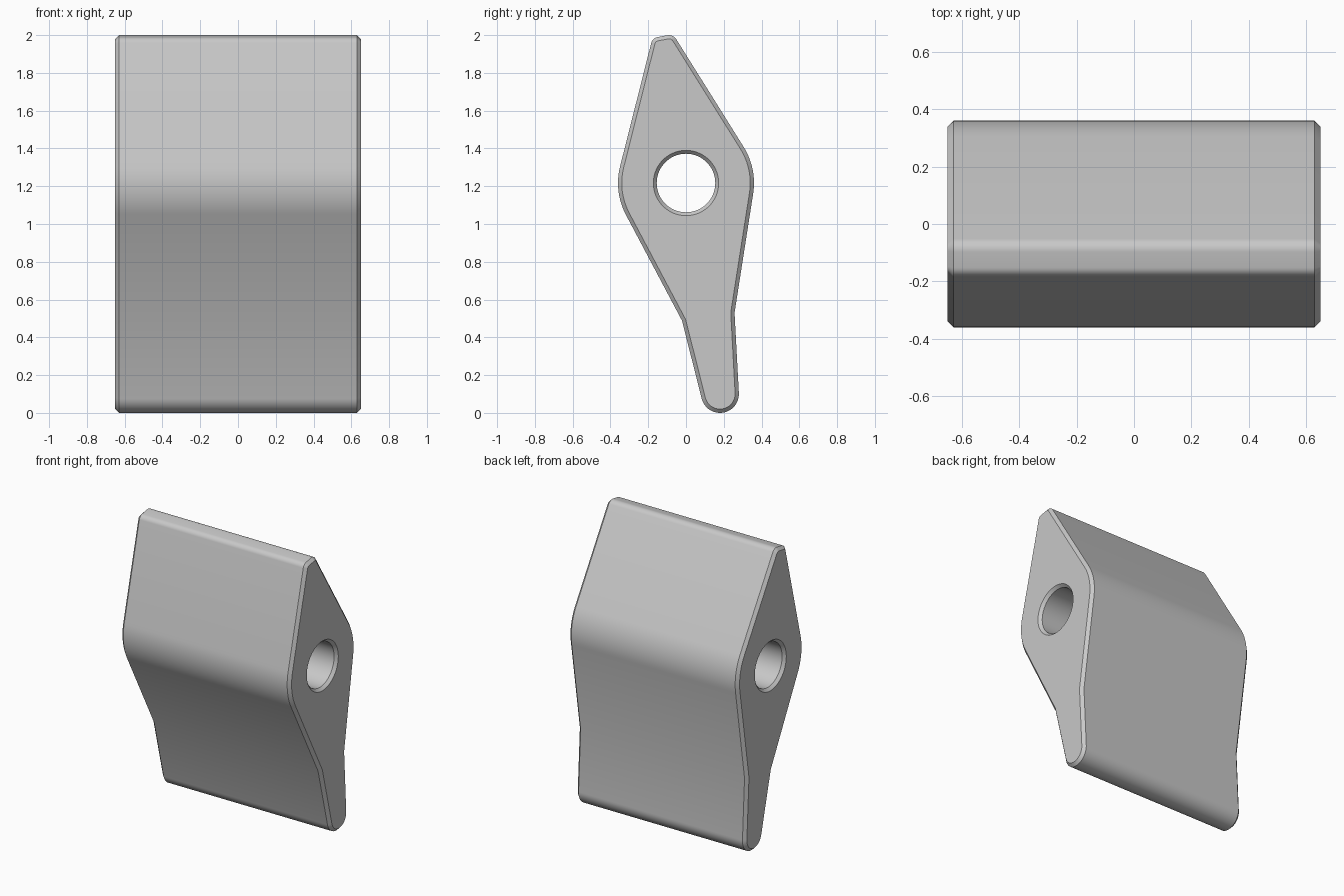
import bpy, bmesh
from math import sin, cos, radians
from mathutils import Vector

cube = bpy.data.objects.get("Cube")
if cube:
    bpy.data.objects.remove(cube, do_unlink=True)

HALF_WIDTH = 0.65
CHAMFER = 0.02
HUB = (0.0, 1.217)


def arc(centre, radius, start, end, steps):
    """Points along an arc in the side (y, z) plane, angles in degrees."""
    angles = [radians(start + (end - start) * i / steps) for i in range(steps + 1)]
    return [Vector((centre[0] + radius * cos(a), centre[1] + radius * sin(a))) for a in angles]


def inset(points, amount):
    """Shrink a clockwise outline by an even amount."""
    result = []
    for i, p in enumerate(points):
        a = (p - points[i - 1]).normalized()
        b = (points[(i + 1) % len(points)] - p).normalized()
        na, nb = Vector((a.y, -a.x)), Vector((b.y, -b.x))
        result.append(p + (na + nb) * amount / (1 + na.dot(nb)))
    return result


def tube(bm, body, rim):
    """Skin a chamfered wall along x and return its two end edge loops."""
    edge = HALF_WIDTH - CHAMFER
    sections = [(-HALF_WIDTH, rim), (-edge, body), (edge, body), (HALF_WIDTH, rim)]
    rings = [[bm.verts.new((x, p.x, p.y)) for p in pts] for x, pts in sections]
    n = len(body)
    for r, s in zip(rings, rings[1:]):
        for i in range(n):
            j = (i + 1) % n
            bm.faces.new((r[i], r[j], s[j], s[i]))
    return [[bm.edges.get((r[i], r[(i + 1) % n])) for i in range(n)]
            for r in (rings[0], rings[-1])]


# Side outline, clockwise from the tilted top
outline = (
    arc((-0.145, 1.95), 0.04, 166, 100, 8)
    + arc((-0.09, 1.955), 0.045, 100, 31.8, 8)
    + arc(HUB, 0.36, 31.8, -9.4, 12)
    + [Vector((0.257, 0.53))]
    + arc((0.18, 0.1), 0.1, 4, -165.6, 24)
    + [Vector((-0.021, 0.488))]
    + arc(HUB, 0.36, 207.7, 166, 12)
)

# Body with a chamfered through hole
bm = bmesh.new()
outer = tube(bm, outline, inset(outline, CHAMFER))
hole = tube(bm, arc(HUB, 0.155, 0, 354, 59), arc(HUB, 0.173, 0, 354, 59))
for rim, bore in zip(outer, hole):
    bmesh.ops.triangle_fill(bm, use_beauty=True, use_dissolve=False, edges=rim + bore)
bmesh.ops.recalc_face_normals(bm, faces=bm.faces)
mesh = bpy.data.meshes.new("pivot_block")
bm.to_mesh(mesh)
bm.free()
block = bpy.data.objects.new("pivot_block", mesh)
bpy.context.collection.objects.link(block)

# Plain grey finish
grey = bpy.data.materials.new("plain grey")
grey.use_nodes = True
colour = (0.58, 0.58, 0.58, 1)
grey.diffuse_color = colour
grey.node_tree.nodes["Principled BSDF"].inputs["Base Color"].default_value = colour
mesh.materials.append(grey)

# Smooth curves, crisp chamfers
bpy.ops.object.select_all(action="DESELECT")
block.select_set(True)
bpy.context.view_layer.objects.active = block
bpy.ops.object.shade_smooth_by_angle(angle=radians(30))
